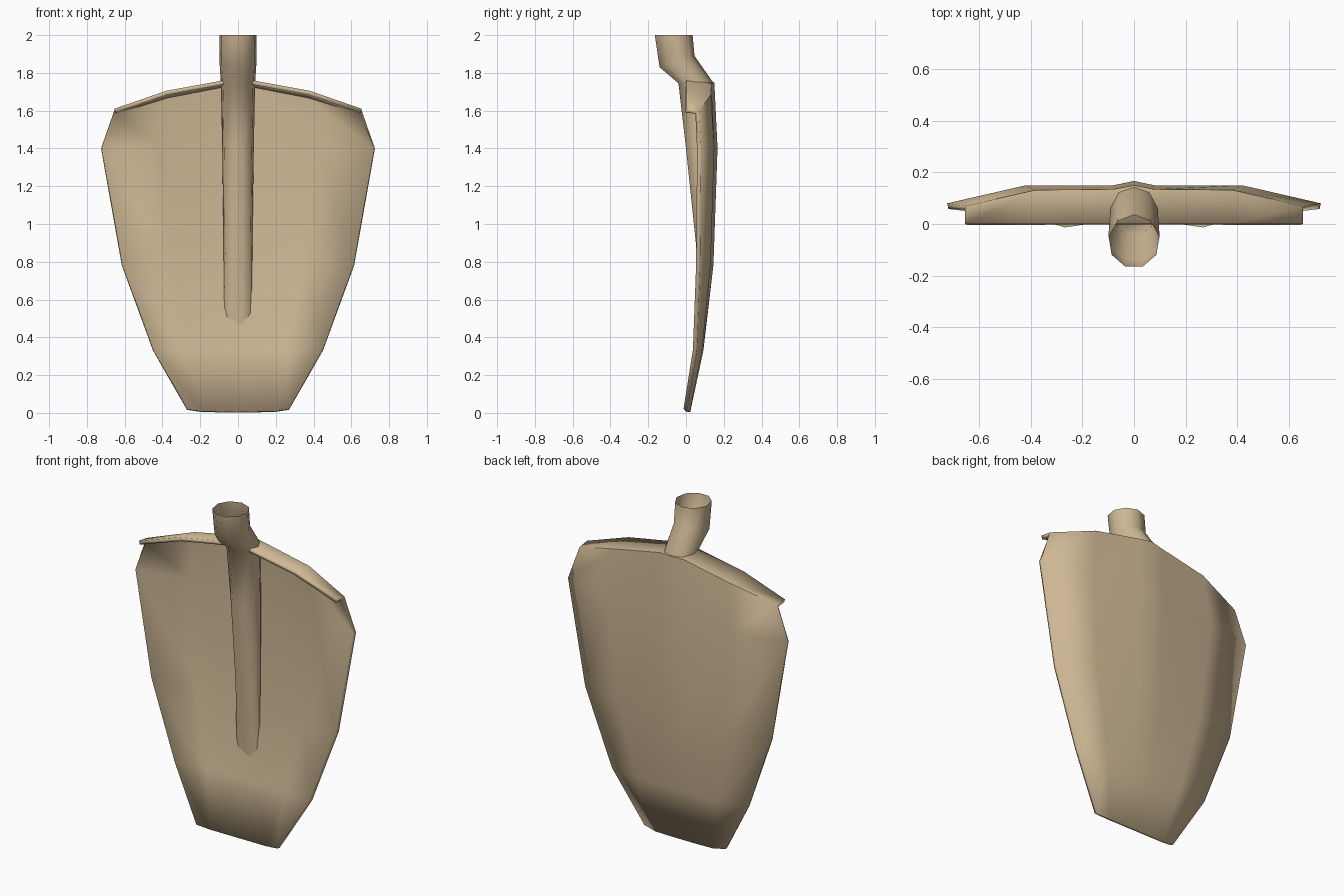
import bpy
import math

default = bpy.data.objects.get("Cube")
if default:
    bpy.data.objects.remove(default, do_unlink=True)

tan = bpy.data.materials.new("tan_metal")
tan.use_nodes = True
colour = (0.62, 0.48, 0.30, 1)
tan.diffuse_color = colour
tan.node_tree.nodes["Principled BSDF"].inputs["Base Color"].default_value = colour


def make_object(name, verts, faces):
    mesh = bpy.data.meshes.new(name)
    mesh.from_pydata(verts, [], faces)
    mesh.materials.append(tan)
    obj = bpy.data.objects.new(name, mesh)
    bpy.context.collection.objects.link(obj)
    return obj


def smooth(obj, degrees):
    bpy.ops.object.select_all(action='DESELECT')
    obj.select_set(True)
    bpy.context.view_layer.objects.active = obj
    bpy.ops.object.shade_smooth_by_angle(angle=math.radians(degrees))


# Blade: rows from the folded foot lip down to the cutting edge.
# Each row: half width, depth at (spine, shoulder, bend, rim), height at the same
rows = [
    (0.655, (0.0, 0.0, 0.0, 0.0), (1.765, 1.76, 1.705, 1.61)),
    (0.655, (0.15, 0.135, 0.132, 0.07), (1.75, 1.745, 1.685, 1.60)),
    (0.725, (0.167, 0.15, 0.15, 0.08), (1.4,) * 4),
    (0.615, (0.145, 0.132, 0.13, 0.075), (0.78,) * 4),
    (0.45, (0.092, 0.088, 0.085, 0.058), (0.33,) * 4),
    (0.27, (0.022, 0.022, 0.02, 0.008), (0.003, 0.003, 0.004, 0.016)),
]
verts, faces = [], []
for half, depth, height in rows:
    across = (0, 0.08, max(half * 0.58, 0.19), half)
    for side, order in ((-1, (3, 2, 1)), (1, (0, 1, 2, 3))):
        verts += [(side * across[i], depth[i], height[i]) for i in order]
cols = 7
for r in range(len(rows) - 1):
    for c in range(cols - 1):
        a = r * cols + c
        faces.append((a, a + 1, a + cols + 1, a + cols))
blade = make_object("blade", verts, faces)
plate = blade.modifiers.new("plate_thickness", 'SOLIDIFY')
plate.thickness = 0.022
plate.offset = -1
plate.use_even_offset = True
smooth(blade, 50)

# Socket: open nine-sided tube that bends and fades into the blade
# Each ring: front (y, z), back (y, z), half width
rings = [
    ((-0.165, 2.0), (0.035, 2.0), 0.10),
    ((-0.14, 1.83), (0.045, 1.89), 0.10),
    ((-0.04, 1.745), (0.15, 1.74), 0.092),
    ((0.0, 1.4), (0.16, 1.4), 0.085),
    ((0.052, 0.9), (0.142, 0.9), 0.077),
    ((0.09, 0.42), (0.098, 0.42), 0.075),
]
sides = 9
low = math.cos(math.pi / sides)
verts, faces = [], []
for front, back, half in rings:
    for k in range(sides):
        angle = math.tau * k / sides
        t = (math.cos(angle) + low) / (1 + low)
        verts.append((half * math.sin(angle),
                      front[0] + (back[0] - front[0]) * t,
                      front[1] + (back[1] - front[1]) * t))
for r in range(len(rings) - 1):
    for k in range(sides):
        a, b = r * sides + k, r * sides + (k + 1) % sides
        faces.append((a, a + sides, b + sides, b))
socket = make_object("handle_socket", verts, faces)
socket.data.flip_normals()
smooth(socket, 60)
